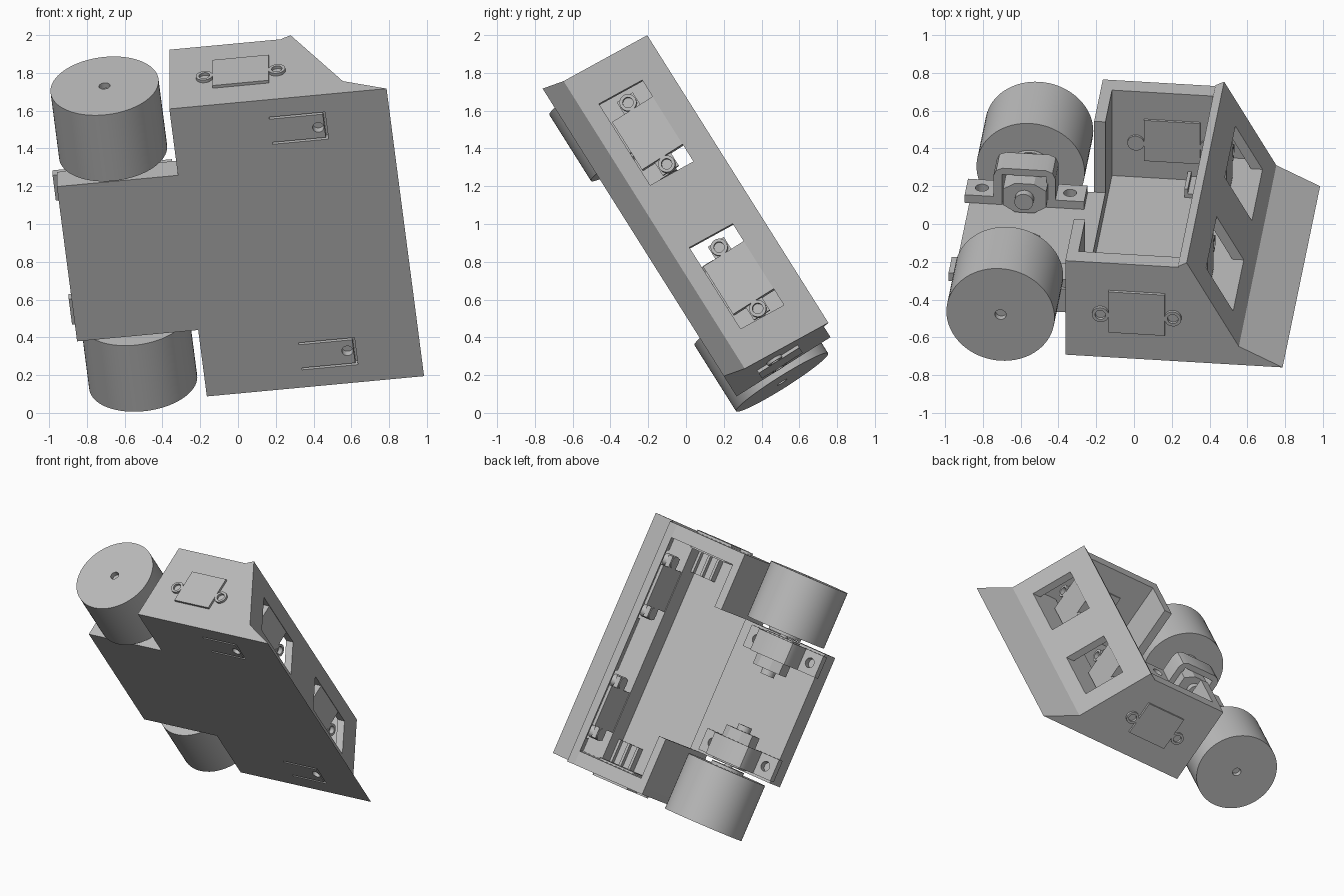
import bpy, bmesh, math
from mathutils import Matrix, Vector

if "Cube" in bpy.data.objects:
    bpy.data.objects.remove(bpy.data.objects["Cube"])

grey = bpy.data.materials.new("plain grey")
grey.use_nodes = True
grey.diffuse_color = (0.5, 0.5, 0.5, 1)
grey.node_tree.nodes["Principled BSDF"].inputs["Base Color"].default_value = (0.5, 0.5, 0.5, 1)

# Frame of the robot: u runs to the blade, v along the axle, w up from the floor plate
W = Vector((0, 0.846, 0.533)).normalized()
turn = math.radians(6.3)
U = Vector((math.cos(turn), -math.sin(turn) * W.z, math.sin(turn) * W.y))
V = W.cross(U)
POSE = Matrix.Translation(Vector((0, 0, 0.996)) - 0.017 * V) @ Matrix((U, V, W)).transposed().to_4x4()
parts = []


def finish(name, bm, frame=None):
    if frame:
        bm.transform(frame)
    bmesh.ops.recalc_face_normals(bm, faces=bm.faces)
    mesh = bpy.data.meshes.new(name)
    bm.to_mesh(mesh)
    bm.free()
    mesh.materials.append(grey)
    ob = bpy.data.objects.new(name, mesh)
    bpy.context.collection.objects.link(ob)
    parts.append(ob)
    return ob


def box(name, u, v, w, frame=None):
    bm = bmesh.new()
    bmesh.ops.create_cube(bm, size=1)
    for p in bm.verts:
        p.co = [r[0] if c < 0 else r[1] for c, r in zip(p.co, (u, v, w))]
    return finish(name, bm, frame)


def prism(name, outline, lo, hi):
    """Extrude a (u, w) outline along v."""
    bm = bmesh.new()
    face = bm.faces.new([bm.verts.new((a, lo, b)) for a, b in outline])
    ext = bmesh.ops.extrude_face_region(bm, geom=[face])
    moved = [g for g in ext["geom"] if isinstance(g, bmesh.types.BMVert)]
    bmesh.ops.translate(bm, verts=moved, vec=(0, hi - lo, 0))
    return finish(name, bm)


def tube(name, inner, outer, lo, hi, frame, sides=48):
    """A ring about the frame's z axis, solid when inner is zero."""
    bm = bmesh.new()
    if inner == 0:
        bmesh.ops.create_cone(bm, cap_ends=True, segments=sides, radius1=outer,
                              radius2=outer, depth=hi - lo,
                              matrix=Matrix.Translation((0, 0, (lo + hi) / 2)))
    else:
        ring = [bm.verts.new((r, 0, z)) for r, z in
                ((inner, lo), (outer, lo), (outer, hi), (inner, hi))]
        edges = [bm.edges.new((ring[i - 1], ring[i])) for i in range(4)]
        bmesh.ops.spin(bm, geom=ring + edges, axis=(0, 0, 1), cent=(0, 0, 0),
                       angle=2 * math.pi, steps=sides)
        bmesh.ops.remove_doubles(bm, verts=bm.verts, dist=1e-5)
    return finish(name, bm, frame)


def combine(target, tools, operation):
    for tool in tools:
        mod = target.modifiers.new("cut", 'BOOLEAN')
        mod.operation, mod.object, mod.solver = operation, tool, 'EXACT'
        bpy.context.view_layer.objects.active = target
        bpy.ops.object.modifier_apply(modifier=mod.name)
        parts.remove(tool)
        bpy.data.objects.remove(tool)


def axes(x, y, z, at):
    m = Matrix((x, y, z)).transposed().to_4x4()
    m.translation = at
    return m


def sensor(name, frame, depth, ear_shift):
    """Range sensor facing the frame's z, with a screw ring at each end."""
    box(name + "_body", (-0.15, 0.15), (-0.127, 0.127), (-depth, 0), frame)
    for end in (-1, 1):
        ear = frame @ Matrix.Translation((end * 0.193, ear_shift, 0))
        tube(name + "_screw_ring", 0.028, 0.045, -depth, 0, ear, 24)
        tube(name + "_screw", 0, 0.029, -depth, -0.035, ear, 24)


HALF, NARROW, BASE, WALL_TOP = 0.905, 0.487, -0.258, 0.33

# Chassis: floor, raised rear deck, walls and sloping blade
chassis = box("chassis", (-0.264, 0.5), (-HALF, HALF), (BASE, -0.204))
shell = [box("rear_deck", (-0.909, -0.204), (-NARROW, NARROW), (BASE, -0.113))]
side = [(-0.264, BASE), (-0.264, WALL_TOP), (0.365, WALL_TOP), (0.58, -0.06), (0.58, BASE)]
for s in (-1, 1):
    shell.append(prism("side_wall", side, *sorted((s * 0.805, s * HALF))))
    shell.append(box("rear_wall", (-0.264, -0.204), sorted((s * NARROW, s * HALF)),
                     (BASE, WALL_TOP)))
shell.append(prism("blade", [(0.893, BASE), (0.66, -0.143), (0.382, 0.361), (0.335, 0.335),
                             (0.547, -0.05), (0.38, -0.05), (0.38, BASE)], -HALF, HALF))
combine(chassis, shell, 'UNION')

# Openings: blade windows, spring tab slits and their holes
cuts = []
for s in (-1, 1):
    cuts.append(box("window_cut", (0.385, 0.8), sorted((s * 0.196, s * 0.708)), (-0.049, 0.212)))
    for v in (0.625, 0.783):
        cuts.append(box("slit_cut", (0.255, 0.55), sorted((s * v, s * (v + 0.012))), (-0.3, -0.215)))
    cuts.append(box("slit_end_cut", (0.54, 0.553), sorted((s * 0.625, s * 0.795)), (-0.3, -0.215)))
    cuts.append(tube("tab_hole_cut", 0, 0.03, -0.3, -0.215,
                     Matrix.Translation((0.507, s * 0.703, 0)), 24))
combine(chassis, cuts, 'DIFFERENCE')

X, Y, Z = Vector((1, 0, 0)), Vector((0, 1, 0)), Vector((0, 0, 1))
AXLE_U, AXLE_W = -0.606, -0.014

for s in (-1, 1):
    # Range sensors behind the blade windows and in the side walls
    sensor("front_sensor", axes(Y, Z, X, (0.46, s * 0.455, 0.085)), 0.08, 0)
    box("front_sensor_board", (0.385, 0.42), sorted((s * 0.225, s * 0.685)), (0.035, 0.135))
    sensor("side_sensor", axes(X, Z, s * Y, (0.117, s * 0.922, 0.034)), 0.13, -0.02)

    # Floor sensor housings with two cells
    box("floor_sensor", (0.2, 0.379), sorted((s * 0.63, s * 0.805)), (-0.21, -0.18))
    for u in (0.2, 0.28, 0.36):
        box("floor_sensor_rib", (u, u + 0.019), sorted((s * 0.63, s * 0.805)), (-0.18, -0.15))

    # Wheel, hub and shaft
    axle = axes(X, -s * Z, s * Y, (AXLE_U, 0, AXLE_W))
    tube("wheel", 0.03, 0.288, 0.517, 0.933, axle, 72)
    tube("wheel_hub", 0.03, 0.12, 0.495, 0.53, axle)
    tube("shaft", 0, 0.029, 0.45, 0.9, axle, 24)

    # Geared motor with chamfered corners and end boss
    a, b, c = 0.115, 0.09, 0.05
    shape = [(-a, -c), (-c, -b), (c, -b), (a, -c), (a, c), (c, b), (-c, b), (-a, c)]
    prism("motor", [(AXLE_U + p, AXLE_W + q) for p, q in shape],
          *sorted((s * 0.23, s * 0.48)))
    tube("motor_boss", 0, 0.05, 0.19, 0.24, axle, 24)

    # Motor bracket: arch with two screwed feet
    deck, foot, top = -0.115, -0.065, 0.115
    half = [(0.118, deck), (0.318, deck), (0.318, foot), (0.165, foot),
            (0.165, top - 0.05), (0.15, top - 0.015), (0.115, top)]
    outline = half + [(-p, q) for p, q in reversed(half)]
    outline += [(-0.118, top - 0.04), (0.118, top - 0.04)]
    bracket = prism("motor_bracket", [(AXLE_U - 0.01 + p, q) for p, q in outline],
                    *sorted((s * 0.31, s * 0.47)))
    holes = [tube("foot_hole_cut", 0, 0.035, -0.112, 0,
                  Matrix.Translation((AXLE_U - 0.01 + e * 0.235, s * 0.39, 0)), 24)
             for e in (-1, 1)]
    combine(bracket, holes, 'DIFFERENCE')

# Pose every part and smooth the round ones
for ob in parts:
    ob.matrix_world = POSE
    ob.select_set(True)
bpy.context.view_layer.objects.active = chassis
bpy.ops.object.shade_smooth_by_angle(angle=math.radians(30))
